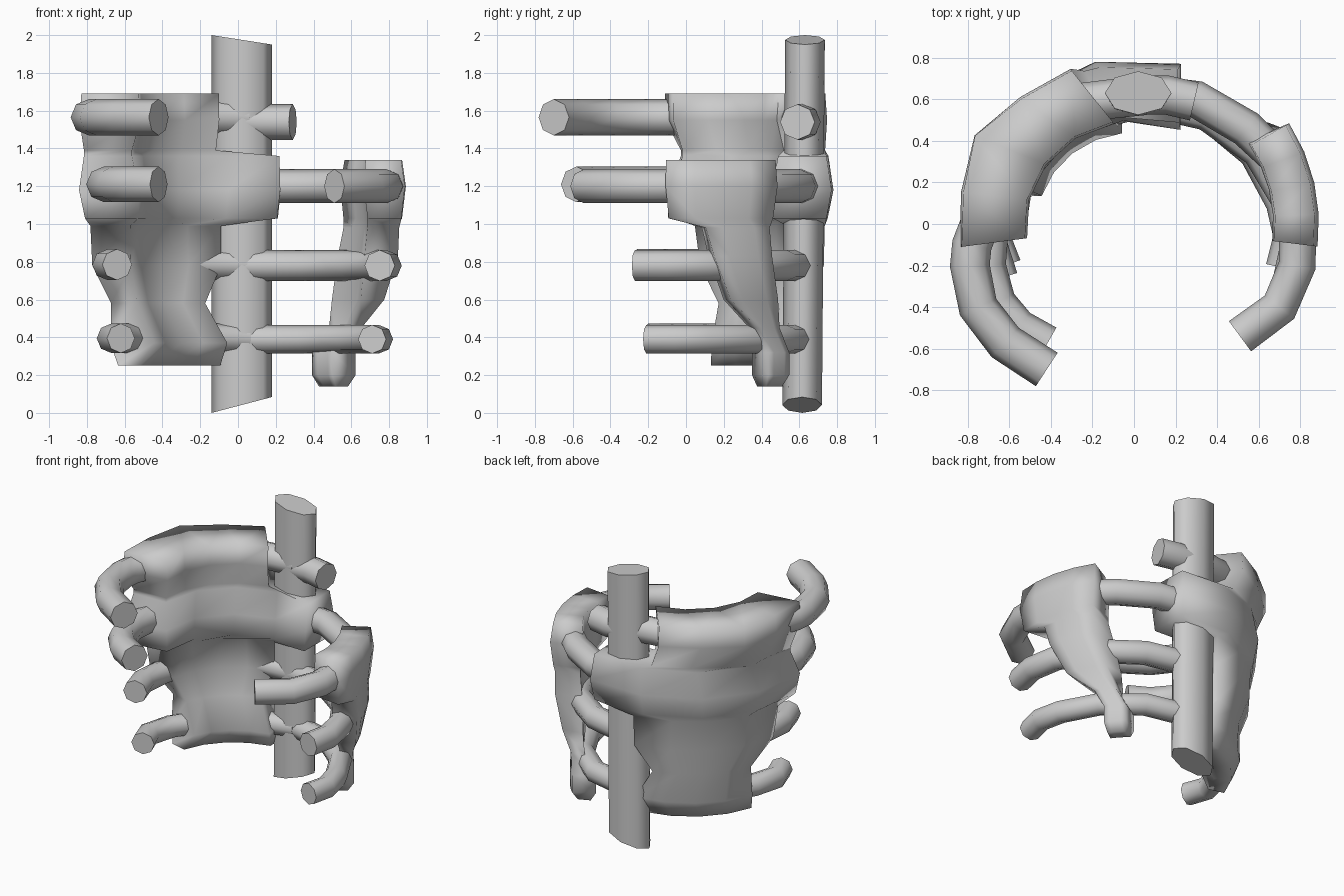
import bpy, bmesh
from math import sin, cos, radians, pi

if "Cube" in bpy.data.objects:
    bpy.data.objects.remove(bpy.data.objects["Cube"])


def finish(obj, angle):
    bpy.ops.object.select_all(action='DESELECT')
    obj.select_set(True)
    bpy.context.view_layer.objects.active = obj
    bpy.ops.object.shade_smooth_by_angle(angle=radians(angle))


def loft(name, rings, angle):
    """Skin a stack of equal rings and close both ends."""
    bm = bmesh.new()
    rows = [[bm.verts.new(p) for p in ring] for ring in rings]
    n = len(rows[0])
    for a, b in zip(rows, rows[1:]):
        for i in range(n):
            j = (i + 1) % n
            bm.faces.new((a[i], a[j], b[j], b[i]))
    bm.faces.new(rows[0])
    bm.faces.new(rows[-1])
    bmesh.ops.triangulate(bm, faces=[f for f in bm.faces if len(f.verts) > 4])
    bmesh.ops.recalc_face_normals(bm, faces=bm.faces)
    mesh = bpy.data.meshes.new(name)
    bm.to_mesh(mesh)
    bm.free()
    obj = bpy.data.objects.new(name, mesh)
    bpy.context.collection.objects.link(obj)
    finish(obj, angle)


def tube(name, z, radius, path):
    """Eight-sided capped rib following a horizontal path."""
    cu = bpy.data.curves.new(name, 'CURVE')
    cu.dimensions = '3D'
    cu.bevel_depth = radius
    cu.bevel_resolution = 2
    cu.use_fill_caps = True
    sp = cu.splines.new('POLY')
    sp.points.add(len(path) - 1)
    for p, (x, y) in zip(sp.points, path):
        p.co = (x, y, z, 1)
    obj = bpy.data.objects.new(name, cu)
    bpy.context.collection.objects.link(obj)
    bpy.ops.object.select_all(action='DESELECT')
    obj.select_set(True)
    bpy.context.view_layer.objects.active = obj
    bpy.ops.object.convert(target='MESH')
    finish(bpy.context.object, 60)


def shell(name, side, xs, rows, n=4):
    """Thick wrapped sheet; rows: z, outer start, inner start, end, radii, mid bulge."""
    rings = []
    for z, ao, ai, b, ro, ri, bulge in rows:
        def arc(a, r, k):
            pts = []
            for i in range(n + 1):
                t = radians(a + (b - a) * i / n)
                q = r * (k if i == n // 2 else 1)
                pts.append((side * xs * q * sin(t), q * cos(t), z))
            return pts
        rings.append(arc(ao, ro, bulge) + arc(ai, ri, 1)[::-1])
    loft(name, rings, 100)


# Spine: flattened column with slanted broken ends
def spine_ring(z, slope, y):
    pts = [(cos(i * pi / 4), sin(i * pi / 4)) for i in range(8)]
    return [(.02 + .16 * c, y + .105 * s, z + slope * c) for c, s in pts]


loft("spine", [spine_ring(.042, .042, .615), spine_ring(1.975, -.025, .63)], 70)

# Ribs
ribs = [
    ("left_rib_1", 1.565, .096, [(.05, .62), (-.3, .58), (-.58, .36), (-.71, .08), (-.78, -.1),
                                 (-.79, -.2), (-.75, -.4), (-.62, -.57), (-.42, -.70)]),
    ("left_rib_2", 1.21, .094, [(.05, .62), (-.3, .57), (-.56, .36), (-.69, .05), (-.71, -.2),
                                (-.66, -.38), (-.56, -.5), (-.42, -.58)]),
    ("left_rib_3", .785, .082, [(.05, .6), (-.3, .57), (-.56, .37), (-.67, .1), (-.69, -.1), (-.64, -.26)]),
    ("left_rib_4", .395, .078, [(.05, .59), (-.27, .51), (-.48, .33), (-.62, .12), (-.67, -.06), (-.62, -.2)]),
    ("right_rib_1", 1.54, .094, [(0, .62), (.16, .62), (.29, .59)]),
    ("right_rib_2", 1.2, .09, [(.05, .63), (.3, .6), (.54, .46), (.73, .28), (.79, .05), (.785, -.2),
                               (.7, -.4), (.51, -.54)]),
    ("right_rib_3", .78, .082, [(.05, .6), (.35, .53), (.6, .35), (.75, .1), (.785, -.1), (.75, -.27)]),
    ("right_rib_4", .39, .076, [(.05, .6), (.35, .53), (.58, .34), (.71, .1), (.745, -.06), (.71, -.21)]),
]
for rib in ribs:
    tube(*rib)

# Broad sheet wrapped over the left ribs
shell("left_sheet", -1, 1.06, [
    (.25, 8, 10, 75, .62, .51, 1),
    (.37, 5, 7, 72, .67, .44, 1),
    (.58, 15, 18, 71, .67, .53, 1),
    (.78, 7, 9, 82, .735, .54, 1),
    (.99, 7, 9, 85, .74, .54, 1),
    (1.03, -15, -23, 97, .77, .50, 1),
    (1.18, -15.5, -25, 97, .80, .50, 1),
    (1.36, -15, -23, 92, .77, .53, 1),
    (1.39, 17, 12, 92, .77, .53, 1.02),
    (1.55, 21, 11, 98, .80, .49, 1.05),
    (1.69, 21, 11, 98, .79, .50, 1.06),
])

# Smaller tapering sheet on the right ribs
shell("right_sheet", 1, 1, [
    (.14, 45, 42, 54, .72, .64, 1),
    (.20, 44, 40, 55, .76, .61, 1),
    (.32, 44, 40, 55, .76, .61, 1),
    (.45, 49, 46, 60, .755, .67, 1),
    (.60, 53, 47, 73, .81, .68, 1),
    (.83, 58, 51, 80, .86, .68, 1),
    (.98, 59, 54, 83, .86, .69, 1),
    (1.03, 58, 54, 96, .87, .69, 1),
    (1.2, 57, 54, 97, .89, .67, 1),
    (1.34, 57, 56, 97, .87, .68, 1),
])
